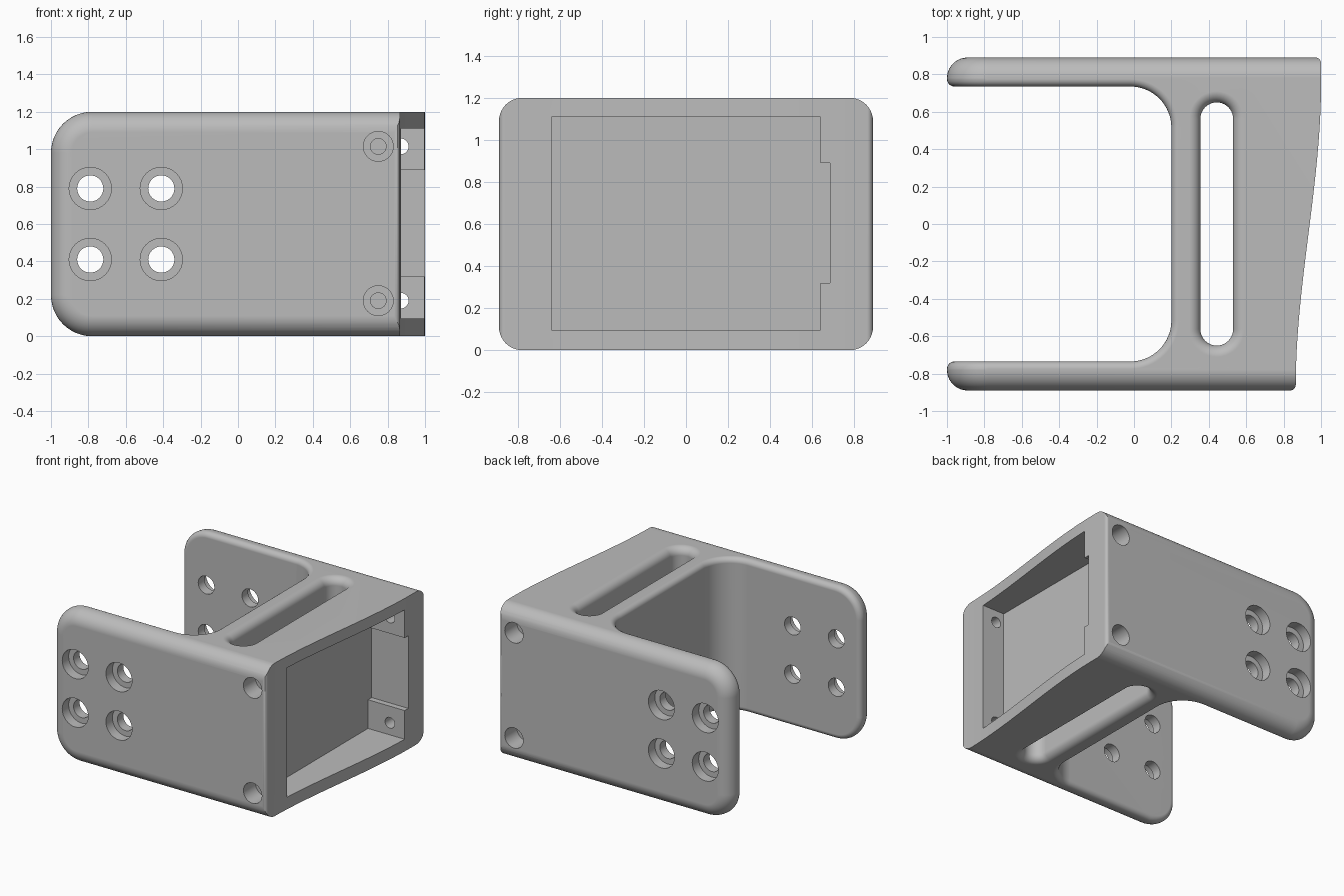
import bpy, bmesh
from math import sin, cos, pi, radians

if "Cube" in bpy.data.objects:
    bpy.data.objects.remove(bpy.data.objects["Cube"], do_unlink=True)

H, HALF_Y = 1.2, 0.89      # height, half width
FILLET, INNER = 0.11, 0.04  # outer and inner edge rounding
PLACE = {"x": lambda u, v, h: (h, u, v),
         "y": lambda u, v, h: (u, h, v),
         "z": lambda u, v, h: (u, v, h)}


def arc(cx, cy, r, a0, a1, n=12):
    """Points along an arc, angles in degrees."""
    steps = [radians(a0 + (a1 - a0) * i / n) for i in range(n + 1)]
    return [(cx + r * cos(a), cy + r * sin(a)) for a in steps]


def loft(name, axis, levels, ring):
    """Solid through the rings ring(d) placed at each (height, d) level."""
    bm = bmesh.new()
    rows = [[bm.verts.new(PLACE[axis](u, v, h)) for u, v in ring(d)] for h, d in levels]
    for a, b in zip(rows, rows[1:]):
        for i in range(len(a)):
            j = (i + 1) % len(a)
            bm.faces.new((a[i], a[j], b[j], b[i]))
    bm.faces.new(rows[0])
    bm.faces.new(rows[-1])
    bmesh.ops.recalc_face_normals(bm, faces=bm.faces)
    mesh = bpy.data.meshes.new(name)
    bm.to_mesh(mesh)
    bm.free()
    obj = bpy.data.objects.new(name, mesh)
    bpy.context.collection.objects.link(obj)
    return obj


def select(obj):
    bpy.ops.object.select_all(action="DESELECT")
    obj.select_set(True)
    bpy.context.view_layer.objects.active = obj


def cut(cutter):
    """Subtract the cutter from the bracket and discard it."""
    mod = bracket.modifiers.new("cut", "BOOLEAN")
    mod.operation, mod.solver, mod.object = "DIFFERENCE", "EXACT", cutter
    select(bracket)
    bpy.ops.object.modifier_apply(modifier=mod.name)
    bpy.data.objects.remove(cutter, do_unlink=True)


def rounding(r, n=8):
    """Quarter round as (depth from the surface, inset) pairs."""
    return [(r - r * sin(i * pi / 2 / n), r - r * cos(i * pi / 2 / n))
            for i in range(n, -1, -1)]


def both_ends(pairs, lo, hi):
    return [(lo + h, d) for h, d in pairs] + [(hi - h, d) for h, d in reversed(pairs)]


# Outer block, rounded toward the arm ends and along both sides
def block_ring(d):
    r = 0.22
    return ([(1.1, d), (1.1, H - d)]
            + arc(-1 + r, H - r, r - d, 90, 180)
            + arc(-1 + r, r, r - d, 180, 270))


side_round = [(r - r * cos(t), r - r * sin(t)) for r in [FILLET]
              for t in [i * pi / 20 for i in range(11)]]
bracket = loft("bracket", "y", both_ends(side_round, -HALF_Y, HALF_Y), block_ring)

# Open bay between the arms
bay = ([(-1.2, -0.735)] + arc(-0.02, -0.515, 0.22, -90, 0, 16)
       + arc(-0.02, 0.515, 0.22, 0, 90, 16) + [(-1.2, 0.735)])
cut(loft("bay_cutter", "z", [(-0.1, 0), (H + 0.1, 0)], lambda d: bay))

# Small round along the inner rim of the bay
bm = bmesh.new()
bm.from_mesh(bracket.data)
bmesh.ops.remove_doubles(bm, verts=bm.verts, dist=1e-5)
bm.normal_update()


def is_bay_wall(face):
    c = face.calc_center_median()
    return abs(face.normal.z) < 0.01 and -0.95 < c.x < 0.21 and abs(c.y) < 0.76


walls = {f for f in bm.faces if is_bay_wall(f)}
rim = [e for e in bm.edges if sum(f in walls for f in e.link_faces) == 1]
bmesh.ops.bevel(bm, geom=rim, offset=INNER, offset_type="OFFSET", segments=5,
                profile=0.5, affect="EDGES", clamp_overlap=False)
bm.to_mesh(bracket.data)
bm.free()

# Swept end face with slightly rounded side corners
sweep = []
for i in range(33):
    t = i / 32
    y = -0.86 + 1.61 * t
    sweep.append((0.865 + 0.135 * t * t * (3 - 2 * t), y))
end_face = ([(0.835, -0.95)] + arc(0.835, -0.86, 0.03, -90, 0, 5)[:-1] + sweep
            + arc(0.97, 0.86, 0.03, 0, 90, 5) + [(0.97, 0.95), (1.3, 0.95), (1.3, -0.95)])
cut(loft("end_cutter", "z", [(-0.1, 0), (H + 0.1, 0)], lambda d: end_face))


# Vertical slot with flared rims
def slot_ring(d):
    x, y, r = 0.4425, 0.5625, 0.0875 + d
    return arc(x, y, r, 0, 180, 20) + arc(x, -y, r, 180, 360, 20)


flare = [(-0.1, 0.06)] + rounding(0.06)
cut(loft("slot_cutter", "z", both_ends(flare, 0, H), slot_ring))

# Rectangular pocket in the end, with a shallow step on one side
pocket = [(-0.64, 0.095), (0.64, 0.095), (0.64, 0.32), (0.685, 0.32),
          (0.685, 0.89), (0.64, 0.89), (0.64, 1.11), (-0.64, 1.11)]
cut(loft("pocket_cutter", "x", [(0.68, 0), (1.3, 0)], lambda d: pocket))


# Counterbored holes through the arms and the pocket walls
def bore(x, z, side, wide, narrow, seat, end):
    levels = [(side * 1.0, wide), (side * seat, wide), (side * seat, narrow), (side * end, narrow)]
    cut(loft("bore_cutter", "y", levels, lambda r: arc(x, z, r, 0, 360, 32)[:-1]))


for side in (-1, 1):
    for x in (-0.79, -0.41):
        for z in (0.41, 0.79):
            bore(x, z, side, 0.113, 0.07, 0.81, 0.66)
    for z in (0.19, 1.015):
        bore(0.75 if side < 0 else 0.87, z, side, 0.08, 0.042, 0.74, 0.58)

# Single grey finish
grey = bpy.data.materials.new("grey")
grey.use_nodes = True
grey.diffuse_color = (0.5, 0.5, 0.5, 1)
grey.node_tree.nodes["Principled BSDF"].inputs["Base Color"].default_value = grey.diffuse_color
bracket.data.materials.clear()
bracket.data.materials.append(grey)
for face in bracket.data.polygons:
    face.material_index = 0

# Smooth rounds, crisp edges, flat large faces
select(bracket)
bpy.ops.object.shade_smooth_by_angle(angle=radians(30))
normals = bracket.modifiers.new("even_normals", "WEIGHTED_NORMAL")
normals.keep_sharp = True
